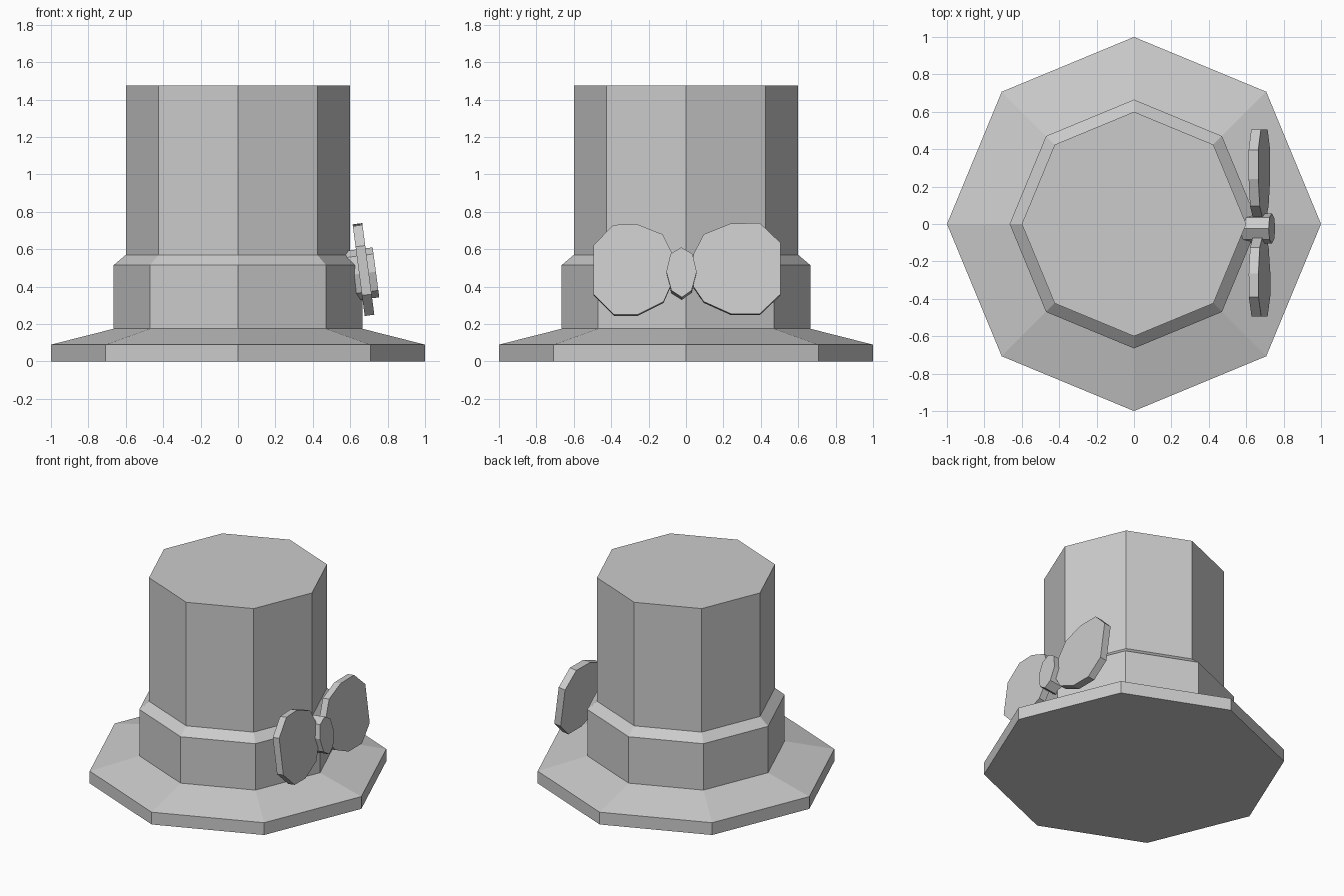
import bpy, bmesh, math
from mathutils import Vector

if "Cube" in bpy.data.objects:
    bpy.data.objects.remove(bpy.data.objects["Cube"])


def make_object(name, bm):
    bmesh.ops.recalc_face_normals(bm, faces=bm.faces[:])
    mesh = bpy.data.meshes.new(name)
    bm.to_mesh(mesh)
    bm.free()
    obj = bpy.data.objects.new(name, mesh)
    bpy.context.collection.objects.link(obj)
    return obj


def lathe(name, profile, sides=8):
    """Stack of polygon rings from (radius, z), capped at both ends."""
    bm = bmesh.new()
    rings = [[bm.verts.new((r * math.cos(math.tau * i / sides),
                            r * math.sin(math.tau * i / sides), z))
              for i in range(sides)] for r, z in profile]
    for a, b in zip(rings, rings[1:]):
        for i in range(sides):
            j = (i + 1) % sides
            bm.faces.new((a[i], a[j], b[j], b[i]))
    bm.faces.new(rings[0])
    bm.faces.new(rings[-1])
    return make_object(name, bm)


TILT = math.radians(7.5)


def tilted_plate(name, outline, x_ref, z_ref, depth):
    """Flat (y, z) outline on a leaning plane, thickened inwards."""
    bm = bmesh.new()
    front = [bm.verts.new((x_ref - (z - z_ref) * math.tan(TILT), y, z))
             for y, z in outline]
    face = bm.faces.new(front)
    new = bmesh.ops.extrude_face_region(bm, geom=[face], use_keep_orig=True)["geom"]
    inward = Vector((-math.cos(TILT), 0, -math.sin(TILT))) * depth
    bmesh.ops.translate(bm, vec=inward,
                        verts=[g for g in new if isinstance(g, bmesh.types.BMVert)])
    return make_object(name, bm)


# Hat: brim, band and crown
lathe("hat", [(1, 0), (1, 0.09), (0.665, 0.175), (0.665, 0.515),
              (0.6, 0.57), (0.6, 1.475)])

# Bow loops
tilted_plate("bow_loop_left",
             [(-0.495, 0.62), (-0.39, 0.73), (-0.265, 0.735), (-0.125, 0.68),
              (-0.075, 0.58), (-0.08, 0.41), (-0.12, 0.32), (-0.26, 0.25),
              (-0.385, 0.25), (-0.495, 0.36)], 0.665, 0.735, 0.052)
tilted_plate("bow_loop_right",
             [(0.04, 0.575), (0.095, 0.68), (0.24, 0.738), (0.395, 0.74),
              (0.505, 0.635), (0.505, 0.36), (0.395, 0.255), (0.24, 0.255),
              (0.095, 0.32), (0.04, 0.40)], 0.665, 0.735, 0.052)

# Bow knot
tilted_plate("bow_knot",
             [(-0.025, 0.61), (0.035, 0.575), (0.057, 0.48), (0.03, 0.38),
              (-0.022, 0.343), (-0.078, 0.38), (-0.105, 0.48), (-0.083, 0.575)],
             0.72, 0.61, 0.16)
